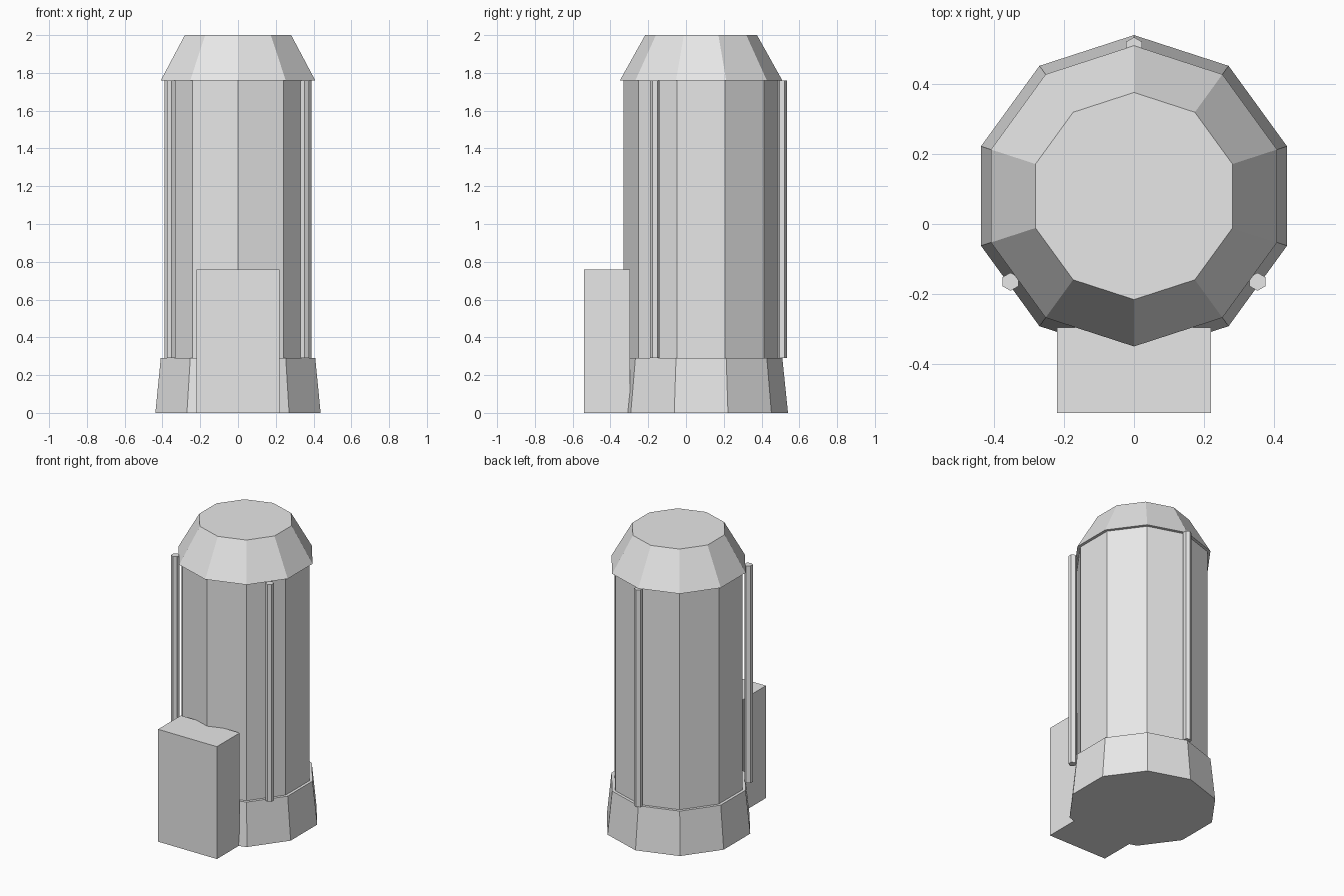
import bpy
import math

if "Cube" in bpy.data.objects:
    bpy.data.objects.remove(bpy.data.objects["Cube"], do_unlink=True)

grey = bpy.data.materials.new("light_grey")
grey.use_nodes = True
colour = (0.8, 0.8, 0.8, 1)
grey.diffuse_color = colour
grey.node_tree.nodes["Principled BSDF"].inputs["Base Color"].default_value = colour

AXIS_Y = 0.08      # centre line of the tower
BASE_TOP = 0.29
WALL_TOP = 1.76


def finish(name):
    obj = bpy.context.object
    obj.name = name
    obj.data.materials.append(grey)
    return obj


def prism(name, sides, x, y, z0, z1, r0, r1):
    """Upright flat-sided frustum with one corner pointing along y."""
    bpy.ops.mesh.primitive_cone_add(
        vertices=sides, radius1=r0, radius2=r1, depth=z1 - z0,
        location=(x, y, (z0 + z1) / 2))
    return finish(name)


# Ten-sided tower: flared base, straight wall, tapered roof
prism("tower_base", 10, 0, AXIS_Y, 0, BASE_TOP, 0.46, 0.43)
prism("tower_wall", 10, 0, AXIS_Y, BASE_TOP, WALL_TOP, 0.41, 0.41)
prism("tower_roof", 10, 0, AXIS_Y, WALL_TOP, 2, 0.43, 0.296)

# Thin hexagonal pipes running up the wall
pipes = {"back_pipe": (0, 0.508), "left_pipe": (0.353, -0.165), "right_pipe": (-0.353, -0.165)}
for name, (x, y) in pipes.items():
    prism(name, 6, x, y, BASE_TOP, WALL_TOP, 0.026, 0.026)

# Entrance block at the front
bpy.ops.mesh.primitive_cube_add(size=1, location=(0, -0.418, 0.38))
block = finish("entrance_block")
block.scale = (0.44, 0.244, 0.76)
